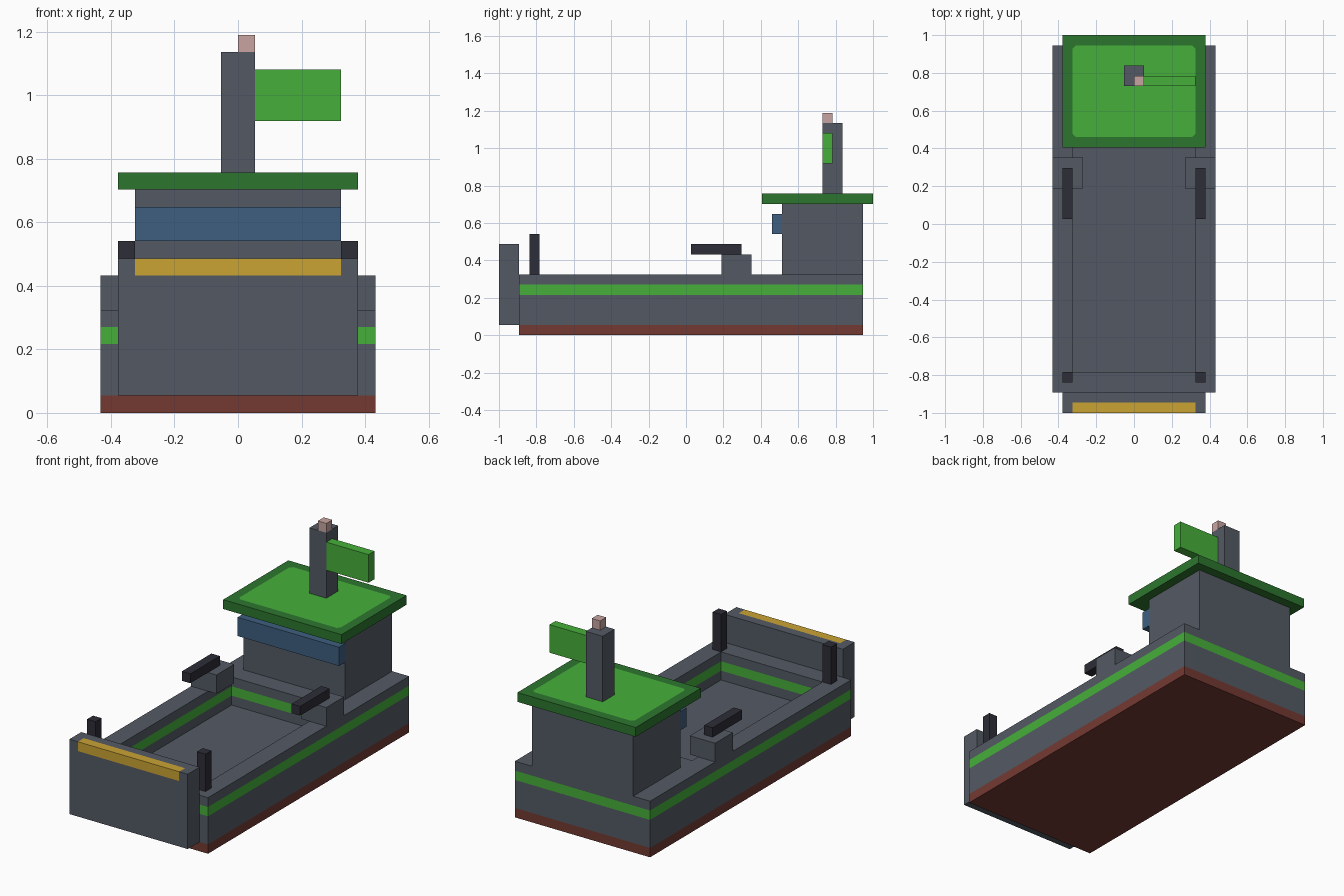
import bpy, bmesh

if "Cube" in bpy.data.objects:
    bpy.data.objects.remove(bpy.data.objects["Cube"])

U = 2 / 37  # block size: everything sits on this grid, y counted from the bow


def lin(c):
    c /= 255
    return c / 12.92 if c <= 0.04045 else ((c + 0.055) / 1.055) ** 2.4


def material(name, r, g, b):
    m = bpy.data.materials.new(name)
    m.diffuse_color = (lin(r), lin(g), lin(b), 1)
    m.use_nodes = True
    m.node_tree.nodes["Principled BSDF"].inputs["Base Color"].default_value = m.diffuse_color
    return m


GREY = material("hull grey", 84, 90, 100)
RED = material("keel red", 115, 58, 50)
GREEN = material("bright green", 70, 176, 58)
DARK_GREEN = material("dark green", 44, 118, 46)
BLUE = material("window blue", 62, 95, 128)
YELLOW = material("warning yellow", 202, 164, 52)
BLACK = material("gunmetal", 45, 46, 55)
PINK = material("lamp pink", 200, 165, 162)


def finish(name, bm, mats):
    bmesh.ops.recalc_face_normals(bm, faces=bm.faces[:])
    me = bpy.data.meshes.new(name)
    bm.to_mesh(me)
    bm.free()
    for m in mats:
        me.materials.append(m)
    ob = bpy.data.objects.new(name, me)
    bpy.context.collection.objects.link(ob)
    return ob


def box_bm(x, y, z):
    bm = bmesh.new()
    bmesh.ops.create_cube(bm, size=1)
    for v in bm.verts:
        for i, (a, b) in enumerate((x, y, z)):
            v.co[i] = (b if v.co[i] > 0 else a) * U - (1 if i == 1 else 0)
    return bm


def box(name, x, y, z, mat):
    return finish(name, box_bm(x, y, z), [mat])


def pair(name, x, y, z, mat):
    box("right_" + name, x, y, z, mat)
    box("left_" + name, (-x[1], -x[0]), y, z, mat)


# Hull: rings up the outside, over the rim, and down into the cargo well
OUTER, WELL = (8, 2, 36), (6, 4, 26)
rings = [(OUTER, 0), (OUTER, 1), (OUTER, 4), (OUTER, 5), (OUTER, 6),
         (WELL, 6), (WELL, 5), (WELL, 4), (WELL, 3)]
band_colours = [1, 0, 2, 0, 0, 0, 2, 0]
bm = bmesh.new()
loops = []
for (w, y0, y1), z in rings:
    loops.append([bm.verts.new((x * U, y * U - 1, z * U))
                  for x, y in ((-w, y0), (w, y0), (w, y1), (-w, y1))])
for a, b, colour in zip(loops, loops[1:], band_colours):
    for i in range(4):
        j = (i + 1) % 4
        bm.faces.new((a[i], a[j], b[j], b[i])).material_index = colour
bm.faces.new(loops[0]).material_index = 1
bm.faces.new(loops[-1])
finish("hull", bm, [GREY, RED, GREEN])

# Bow ramp with a yellow strip along its front top edge
bm = box_bm((-7, 7), (0, 2), (1, 9))
for co, no in (((-6 * U, 0, 0), (1, 0, 0)), ((6 * U, 0, 0), (1, 0, 0)),
               ((0, U - 1, 0), (0, 1, 0)), ((0, 0, 8 * U), (0, 0, 1))):
    bmesh.ops.bisect_plane(bm, geom=bm.verts[:] + bm.edges[:] + bm.faces[:],
                           plane_co=co, plane_no=no)
for f in bm.faces:
    c = f.calc_center_median()
    f.material_index = int(abs(c.x) < 6 * U and c.y < U - 1 and c.z > 8 * U)
finish("bow_ramp", bm, [GREY, YELLOW])

# Deck fittings
pair("bow_post", (6, 7), (3, 4), (6, 10), BLACK)
pair("gun_mount", (5, 8), (22, 25), (6, 8), GREY)
pair("gun_barrel", (6, 7), (19, 24), (8, 9), BLACK)

# Wheelhouse
box("cabin", (-6, 6), (28, 36), (6, 13), GREY)
box("cabin_window", (-6, 6), (27, 28), (10, 12), BLUE)

# Roof with an inset bright panel that has clipped corners
bm = box_bm((-7, 7), (26, 37), (13, 14))
bm.normal_update()
top = max(bm.faces, key=lambda f: f.calc_center_median().z)
bmesh.ops.inset_region(bm, faces=[top], thickness=U, use_even_offset=True)
inner = [v for v in bm.verts if abs(v.co.x) < 6.5 * U]
bmesh.ops.bevel(bm, geom=inner, offset=0.016, segments=1, affect='VERTICES')
for f in bm.faces:
    f.material_index = 0
    if all(abs(v.co.x) < 6.5 * U for v in f.verts) and f.calc_area() > 0.1:
        f.material_index = 1
finish("roof", bm, [DARK_GREEN, GREEN])

# Mast, flag and lamp
box("mast", (-1, 1), (32, 34), (14, 21), GREY)
box("flag", (1, 6), (32, 33), (17, 20), GREEN)
box("mast_lamp", (0, 1), (32, 33), (21, 22), PINK)
